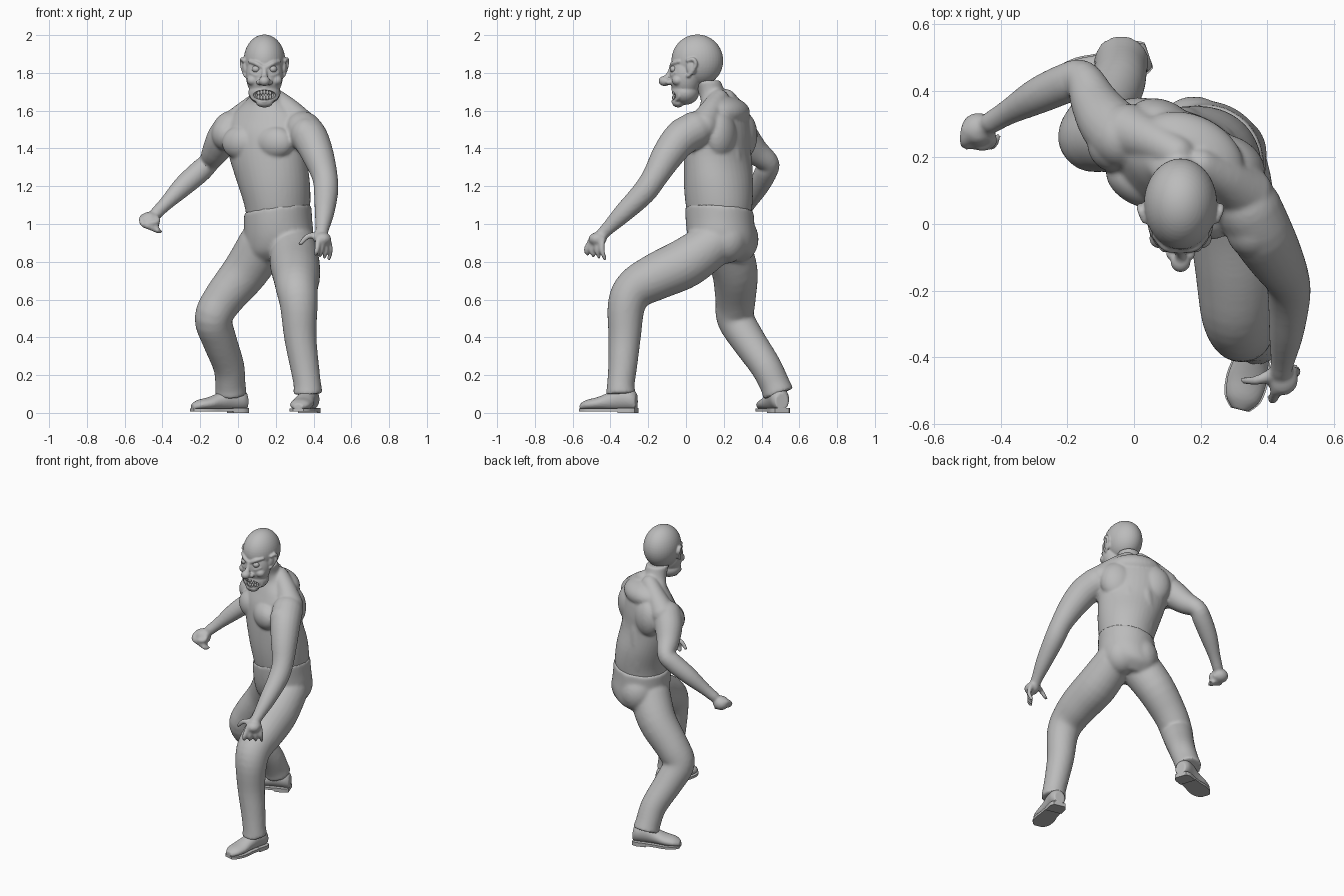
import bpy, bmesh, math
from mathutils import Vector as V, Matrix

if "Cube" in bpy.data.objects:
    bpy.data.objects.remove(bpy.data.objects["Cube"])

clay = bpy.data.materials.new("clay grey")
clay.use_nodes = True
clay.diffuse_color = (0.5, 0.5, 0.5, 1)
clay.node_tree.nodes["Principled BSDF"].inputs["Base Color"].default_value = (0.5, 0.5, 0.5, 1)

YAW = Matrix.Rotation(math.radians(-28), 3, 'Z')
Z = V((0, 0, 1))


def spline(rows, steps=4):
    """Smoothly interpolate rows of numbers."""
    rows = [V(r) for r in rows]
    out = []
    for i in range(len(rows) - 1):
        a, b, c, d = rows[max(i - 1, 0)], rows[i], rows[i + 1], rows[min(i + 2, len(rows) - 1)]
        for k in range(steps):
            t = k / steps
            out.append(b + (c - a) * t / 2 + (a * 2 - b * 5 + c * 4 - d) * t * t / 2
                       + (b * 3 - a - c * 3 + d) * t ** 3 / 2)
    return out + [rows[-1]]


def loft(bm, rings, n=24):
    """Skin a run of elliptical rings (centre, side axis, depth axis)."""
    loops = []
    for c, u, v in rings:
        angles = [math.tau * i / n for i in range(n)]
        loops.append([bm.verts.new(c + u * math.cos(a) + v * math.sin(a)) for a in angles])
    for p, q in zip(loops, loops[1:]):
        for i in range(n):
            bm.faces.new((p[i], p[i - 1], q[i - 1], q[i]))
    bm.faces.new(loops[0])
    bm.faces.new(loops[-1][::-1])


def blob(bm, loc, size, rot=None):
    m = Matrix.Translation(V(loc)) @ (rot or Matrix.Identity(3)).to_4x4() @ Matrix.Diagonal((*size, 1))
    bmesh.ops.create_uvsphere(bm, u_segments=40, v_segments=24, radius=1, matrix=m)


def limb(bm, rows, n=20, open_end=False):
    """Round tube through (x, y, z, radius) rows with ball ends."""
    pts = spline(rows)
    u, old, rings = None, None, []
    for i, p in enumerate(pts):
        t = (pts[min(i + 1, len(pts) - 1)].xyz - pts[max(i - 1, 0)].xyz).normalized()
        u = t.orthogonal().normalized() if u is None else old.rotation_difference(t) @ u
        rings.append((p.xyz, u * p[3], t.cross(u) * p[3]))
        old = t
    loft(bm, rings, n)
    for p in pts[:1] if open_end else (pts[0], pts[-1]):
        blob(bm, p.xyz, [p[3] * 0.98] * 3)


def trunk(bm, rows, tilt=0):
    """Stack of turned ellipses from (x, y, z, half width, half depth) rows."""
    loft(bm, [(V(r[:3]), YAW @ V((r[3], 0, tilt * r[3])), YAW @ V((0, r[4], 0))) for r in spline(rows)], 40)


def finish(name, bm, voxel=0, smooth=3, cutter=None):
    bmesh.ops.recalc_face_normals(bm, faces=bm.faces)
    me = bpy.data.meshes.new(name)
    bm.to_mesh(me)
    bm.free()
    me.materials.append(clay)
    ob = bpy.data.objects.new(name, me)
    bpy.context.collection.objects.link(ob)
    if voxel:
        r = ob.modifiers.new("fuse", 'REMESH')
        r.mode, r.voxel_size = 'VOXEL', voxel
        s = ob.modifiers.new("soften", 'SMOOTH')
        s.factor, s.iterations = 0.5, smooth
    if cutter:
        b = ob.modifiers.new("cut", 'BOOLEAN')
        b.operation, b.object, b.solver = 'DIFFERENCE', cutter, 'EXACT'
    if ob.modifiers:
        dg = bpy.context.evaluated_depsgraph_get()
        new = bpy.data.meshes.new_from_object(ob.evaluated_get(dg))
        ob.modifiers.clear()
        ob.data = new
    bpy.ops.object.select_all(action='DESELECT')
    ob.select_set(True)
    bpy.context.view_layer.objects.active = ob
    bpy.ops.object.shade_smooth_by_angle(angle=math.radians(40))
    return ob


# Torso and neck
bm = bmesh.new()
trunk(bm, [(.21, .18, 1.0, .16, .16), (.208, .175, 1.1, .174, .177), (.188, .172, 1.22, .196, .18),
           (.158, .168, 1.36, .216, .165), (.15, .175, 1.48, .228, .155), (.15, .185, 1.57, .2, .128),
           (.145, .175, 1.64, .12, .09), (.14, .14, 1.69, .075, .072), (.14, .11, 1.76, .07, .074)])


def on_chest(side, front, z):
    return V((.155, .175, z)) + YAW @ V((side, -front, 0))


blob(bm, on_chest(0, -.035, 1.59), (.17, .12, .085), YAW)                  # upper back
for s in (-1, 1):
    blob(bm, on_chest(s * .1, .108, 1.43), (.108, .07, .088), YAW)         # chest muscle
    blob(bm, on_chest(s * .115, -.07, 1.47), (.11, .08, .13), YAW)         # shoulder blade
    blob(bm, on_chest(s * .055, -.105, 1.25), (.06, .06, .24), YAW)        # back muscle
    limb(bm, [(*on_chest(s * .04, -.02, 1.66), .055), (*on_chest(s * .12, -.02, 1.6), .065),
              (*on_chest(s * .2, -.01, 1.52), .085)])                      # neck to shoulder

# Left arm reaching forward
blob(bm, (.36, -.01, 1.47), (.085, .095, .095))
limb(bm, [(.345, .05, 1.5, .098), (.385, -.03, 1.45, .095), (.425, -.1, 1.36, .084), (.46, -.165, 1.25, .068),
          (.466, -.225, 1.165, .064), (.458, -.33, 1.06, .052), (.447, -.41, .98, .037), (.442, -.44, .95, .034)])
blob(bm, (.447, -.468, .92), (.047, .048, .037))
for i in range(4):
    limb(bm, [(.475 - .017 * i, -.44 - .02 * i, .92, .016), (.49 - .024 * i, -.445 - .028 * i, .865, .0145),
              (.482 - .024 * i, -.43 - .03 * i, .818 + .008 * i, .012)], 10)
limb(bm, [(.42, -.45, .94, .02), (.37, -.47, .935, .016), (.33, -.47, .895, .012)], 10)

# Right arm bent out behind
blob(bm, (-.055, .24, 1.475), (.085, .085, .09))
limb(bm, [(-.035, .26, 1.505, .095), (-.08, .305, 1.45, .088), (-.118, .365, 1.385, .073), (-.155, .437, 1.325, .056),
          (-.2, .425, 1.28, .06), (-.29, .385, 1.2, .055), (-.38, .335, 1.11, .038), (-.43, .305, 1.06, .034)])
blob(bm, (-.468, .285, 1.02), (.052, .05, .045))
for i in range(4):
    x, z = -.515 + .025 * i, 1.045 - .01 * i
    limb(bm, [(x + .01, .285, z - .01, .017), (x + .004, .25, z - .025, .016), (x + .014, .237, z - .05, .015),
              (x + .03, .262, z - .055, .012)], 10)
limb(bm, [(-.44, .275, 1.04, .018), (-.425, .245, 1.015, .016), (-.46, .228, 1.005, .013)], 10)
finish("torso_and_arms", bm, .008, 8)

# Trousers
bm = bmesh.new()
trunk(bm, [(.21, .177, 1.08, .178, .182), (.212, .181, 1.0, .18, .183), (.215, .19, .92, .183, .18),
           (.205, .2, .85, .16, .158), (.19, .2, .8, .09, .1)], .14)
limb(bm, [(.29, .15, .9, .12), (.3, 0, .795, .132), (.31, -.15, .725, .125), (.312, -.265, .66, .112),
          (.322, -.315, .57, .1), (.33, -.325, .4, .086), (.352, -.335, .25, .077), (.367, -.345, .15, .073),
          (.37, -.345, .1, .08)], 24, True)
limb(bm, [(.13, .21, .89, .13), (.04, .258, .75, .122), (-.08, .262, .6, .107), (-.13, .262, .5, .1),
          (-.1, .325, .39, .092), (-.05, .42, .25, .083), (-.04, .47, .15, .08), (-.037, .49, .1, .085)], 24, True)
for s in (-1, 1):
    blob(bm, V((.205, .19, .92)) + YAW @ V((s * .06, .055, 0)), (.115, .118, .13), YAW)
finish("trousers", bm, .01, 8)


# Shoes
def shoe(side, heel, toe):
    heel, d = V((*heel, 0)), V((toe[0] - heel[0], toe[1] - heel[1], 0)).normalized()
    across = Z.cross(d)
    profile = spline([(0, .036, .09), (.03, .05, .12), (.09, .05, .125), (.15, .052, .095),
                      (.21, .06, .07), (.27, .052, .055), (.305, .025, .035)])
    bm = bmesh.new()
    loft(bm, [(heel + d * t + Z * (.014 + h / 2), across * w, Z * h / 2) for t, w, h in profile])
    finish(side + "_shoe", bm, .006, 3)
    bm = bmesh.new()
    for low, high, end in ((.008, .024, 1), (0, .026, .095)):
        part = [p for p in profile if p[0] <= end]
        ring = [heel + d * t + across * (w + .004) for t, w, h in part]
        ring += [heel + d * t - across * (w + .004) for t, w, h in reversed(part)]
        face = bm.faces.new([bm.verts.new(p + Z * low) for p in ring])
        up = bmesh.ops.extrude_face_region(bm, geom=[face], use_keep_orig=True)["geom"]
        bmesh.ops.translate(bm, vec=Z * (high - low), verts=[e for e in up if isinstance(e, bmesh.types.BMVert)])
    finish(side + "_sole", bm)


shoe("left", (.39, -.262), (.318, -.56))
shoe("right", (.045, .508), (-.24, .41))

# Head, with the mouth cut out of it
bm = bmesh.new()
blob(bm, (.14, -.08, 1.682), (.066, .05, .027))
mouth = finish("mouth_cutter", bm)
mouth.hide_render = True
bm = bmesh.new()
blob(bm, (.14, .06, 1.865), (.11, .137, .138))
blob(bm, (.14, -.002, 1.785), (.098, .085, .125))
blob(bm, (.14, -.005, 1.695), (.085, .074, .064))
blob(bm, (.14, -.042, 1.643), (.045, .032, .026))                          # chin
blob(bm, (.14, -.113, 1.757), (.03, .032, .027))                           # nose tip
limb(bm, [(.14, -.075, 1.83, .013), (.14, -.09, 1.79, .015), (.14, -.11, 1.765, .02)])
limb(bm, [(.14 + .07 * math.cos(a), -.07 + .035 * abs(math.cos(a)), 1.682 + .033 * math.sin(a), .009)
          for a in [math.tau * i / 16 for i in range(17)]], 10)            # lips
for s in (-1, 1):
    x = lambda v: .14 + s * v
    limb(bm, [(x(.012), -.077, 1.83, .011), (x(.045), -.07, 1.85, .012), (x(.078), -.036, 1.86, .009)])
    blob(bm, (x(.06), -.043, 1.76), (.034, .031, .028))                    # cheek
    blob(bm, (x(.027), -.09, 1.75), (.017, .018, .014))                    # nostril
    limb(bm, [(x(.02), -.077, 1.795, .008), (x(.045), -.072, 1.787, .008), (x(.072), -.053, 1.8, .008)], 10)
    limb(bm, [(x(.1), .012, 1.785, .011), (x(.11), .035, 1.81, .011), (x(.12), .052, 1.848, .011),
              (x(.119), .038, 1.872, .011), (x(.108), .01, 1.865, .01)], 10)  # ear rim
    blob(bm, (x(.103), .03, 1.83), (.014, .028, .042))
for k in range(2):                                                         # forehead wrinkles
    limb(bm, [(.14 + v, -.062 + 3.5 * v * v + .008 * k, 1.88 + .024 * k + .004 * math.cos(v * 80), .006)
              for v in (-.055, -.03, 0, .03, .055)], 10)
finish("head", bm, .005, 4, mouth)
bpy.data.objects.remove(mouth)

# Eyes and teeth
for side, s in (("right", -1), ("left", 1)):
    bm = bmesh.new()
    blob(bm, (.14 + s * .044, -.064, 1.82), (.022, .021, .019))
    finish(side + "_eye", bm)
for name, z, bend in (("upper_teeth", 1.698, -.0015), ("lower_teeth", 1.668, .001)):
    bm = bmesh.new()
    for i in range(-3, 4):
        blob(bm, (.14 + i * .0155, -.066 + .003 * i * i, z + bend * i * i), (.008, .008, .013))
    finish(name, bm)
